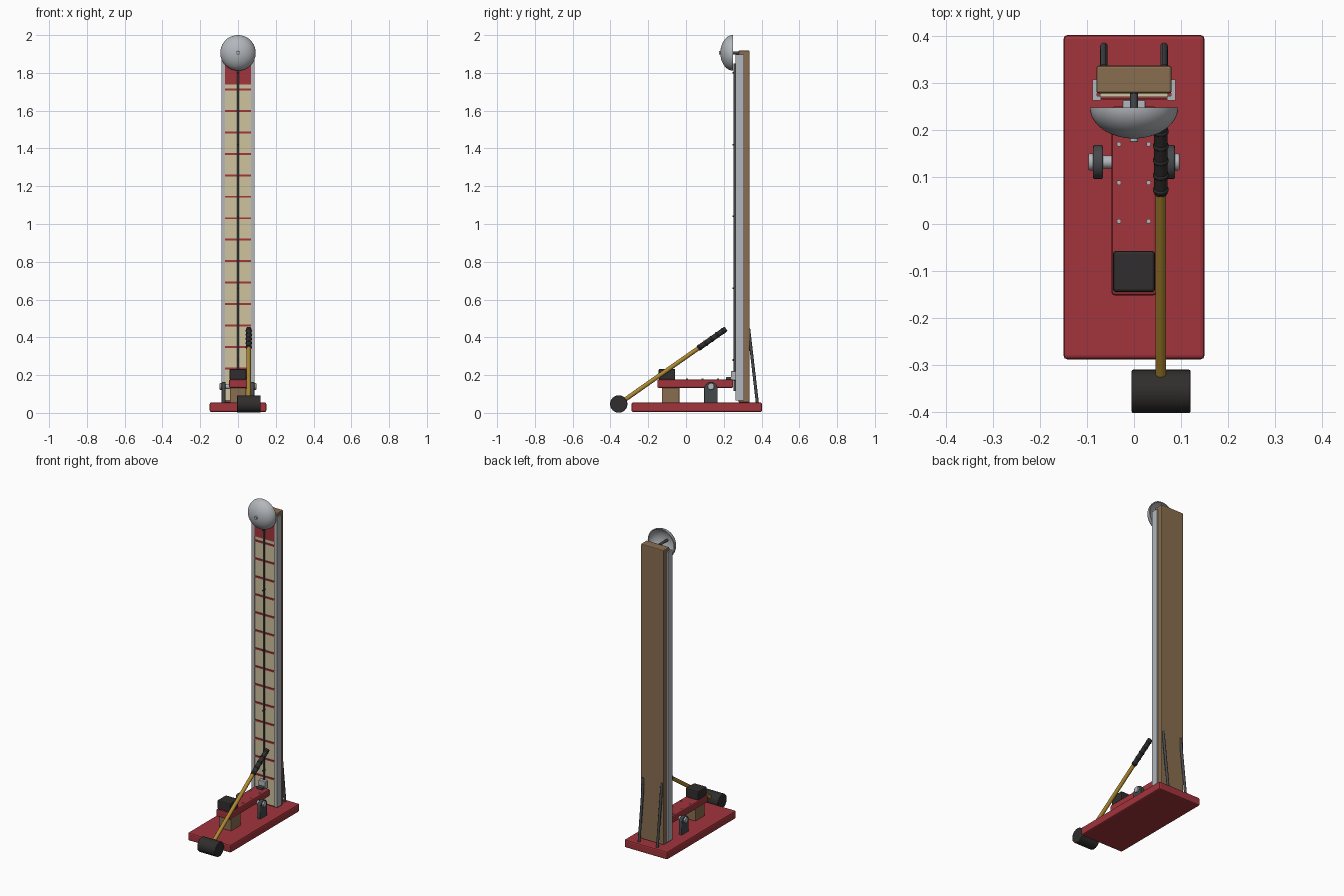
import bpy, bmesh, math
from mathutils import Vector

if "Cube" in bpy.data.objects:
    bpy.data.objects.remove(bpy.data.objects["Cube"])


def mat(name, rgb):
    m = bpy.data.materials.new(name)
    m.diffuse_color = (*rgb, 1)
    m.use_nodes = True
    m.node_tree.nodes["Principled BSDF"].inputs["Base Color"].default_value = m.diffuse_color
    return m


RED = mat("red_paint", (0.36, 0.035, 0.045))
WOOD = mat("wood", (0.25, 0.155, 0.08))
CREAM = mat("cream", (0.62, 0.54, 0.34))
DARK = mat("black_rubber", (0.03, 0.027, 0.026))
IRON = mat("dark_iron", (0.06, 0.065, 0.07))
GOLD = mat("varnished_handle", (0.42, 0.25, 0.03))
STEEL = mat("steel", (0.45, 0.47, 0.5))


def finish(name, bm, material, bevel=0, smooth=True, segs=2):
    bmesh.ops.recalc_face_normals(bm, faces=bm.faces)
    me = bpy.data.meshes.new(name)
    bm.to_mesh(me)
    bm.free()
    ob = bpy.data.objects.new(name, me)
    bpy.context.collection.objects.link(ob)
    if material:
        me.materials.append(material)
    if bevel:
        b = ob.modifiers.new("bevel", 'BEVEL')
        b.width, b.segments, b.limit_method = bevel, segs, 'ANGLE'
    if smooth:
        bpy.ops.object.select_all(action='DESELECT')
        ob.select_set(True)
        bpy.context.view_layer.objects.active = ob
        bpy.ops.object.shade_smooth_by_angle(angle=math.radians(35))
    return ob


def box(name, x, y, z, material=None, bevel=0):
    bm = bmesh.new()
    bmesh.ops.create_cube(bm, size=1)
    for v in bm.verts:
        v.co = [r[0] + (c + 0.5) * (r[1] - r[0]) for c, r in zip(v.co, (x, y, z))]
    return finish(name, bm, material, bevel, smooth=False)


def rod(name, a, b, r, material=None, sides=24, bevel=0):
    a, b = Vector(a), Vector(b)
    bm = bmesh.new()
    bmesh.ops.create_cone(bm, cap_ends=True, segments=sides, radius1=r, radius2=r,
                          depth=(b - a).length)
    bm.transform((b - a).to_track_quat('Z', 'Y').to_matrix().to_4x4())
    bmesh.ops.translate(bm, verts=bm.verts, vec=(a + b) / 2)
    return finish(name, bm, material, bevel)


def prism(name, pts, axis, lo, hi, material=None, bevel=0):
    """Extrude a 2D outline along x (outline y,z) or along z (outline x,y)."""
    bm = bmesh.new()
    vs = [bm.verts.new((lo, p, q) if axis == 'x' else (p, q, lo)) for p, q in pts]
    f = bm.faces.new(vs)
    ext = bmesh.ops.extrude_face_region(bm, geom=[f])
    d = Vector((hi - lo, 0, 0)) if axis == 'x' else Vector((0, 0, hi - lo))
    bmesh.ops.translate(bm, vec=d, verts=[g for g in ext['geom'] if isinstance(g, bmesh.types.BMVert)])
    return finish(name, bm, material, bevel)


# base and tower
box("base", (-0.15, 0.15), (-0.288, 0.402), (0.005, 0.055), RED, 0.008)
box("tower_post", (-0.08, 0.08), (0.278, 0.337), (0.055, 1.918), WOOD, 0.005)
box("scale_panel", (-0.072, 0.072), (0.27, 0.28), (0.065, 1.89), CREAM)
box("target_zone", (-0.07, 0.07), (0.266, 0.272), (1.738, 1.88), RED)
for i in range(14):
    z = 0.236 + i * 0.1135
    box(f"scale_mark_{i + 1}", (-0.07, 0.07), (0.265, 0.272), (z - 0.005, z + 0.005), RED)

# side rails with front lip, and rear braces
for s, side in ((-1, "left"), (1, "right")):
    pts = [(0.070, 0.263), (0.088, 0.263), (0.088, 0.307), (0.079, 0.307),
           (0.079, 0.272), (0.070, 0.272)]
    prism(f"rail_{side}", [(s * x, y) for x, y in pts], 'z', 0.065, 1.897, STEEL)
    rod(f"rear_brace_{side}", (s * 0.064, 0.332, 0.445), (s * 0.064, 0.378, 0.05),
        0.008, IRON, 16)

# puck guide
rod("guide_cable", (0, 0.258, 0.115), (0, 0.258, 1.85), 0.006, IRON, 12)
for i in range(5):
    z = 0.28 + i * 0.38
    rod(f"guide_pin_{i + 1}", (0, 0.246, z), (0, 0.272, z), 0.004, IRON, 12)

# bell: hollow dome opening backwards
R, D, T, N = 0.094, 0.066, 0.006, 14
prof = [(R * math.sin(t), 0.248 - D * math.cos(t))
        for t in (math.pi / 2 * k / N for k in range(N + 1))]
prof += [((R - T) * math.sin(t), 0.248 - (D - T) * math.cos(t))
         for t in (math.pi / 2 * k / N for k in range(N, -1, -1))]
bm = bmesh.new()
vs = [bm.verts.new((r, y, 1.906)) for r, y in prof]
es = [bm.edges.new(p) for p in zip(vs, vs[1:])]
bmesh.ops.spin(bm, geom=vs + es, cent=(0, 0, 1.906), axis=(0, 1, 0),
               angle=math.tau, steps=48)
bmesh.ops.remove_doubles(bm, verts=bm.verts, dist=0.0002)
finish("bell", bm, STEEL)
rod("bell_rod", (0, 0.184, 1.906), (0, 0.285, 1.906), 0.008, IRON, 16)
rod("bell_nut", (0, 0.174, 1.906), (0, 0.188, 1.906), 0.009, STEEL, 16, 0.002)

# lever, strike pad and stop block
box("lever", (-0.048, 0.048), (-0.152, 0.25), (0.133, 0.177), RED, 0.007)
box("strike_pad", (-0.045, 0.045), (-0.145, -0.057), (0.176, 0.233), DARK, 0.007)
box("stop_block", (-0.042, 0.042), (-0.128, -0.035), (0.053, 0.134), WOOD, 0.003)
for x in (-0.032, 0.031):
    for j, y in enumerate((0.006, 0.088, 0.17)):
        rod(f"lever_screw_{j + 1}", (x, y, 0.174), (x, y, 0.181), 0.005, STEEL, 12)

# pivot brackets with rounded tops, and axle
arch = [(0.132 + 0.036 * math.cos(a), 0.128 + 0.036 * math.sin(a))
        for a in (math.pi * k / 14 for k in range(15))]
for s, side in ((-1, "left"), (1, "right")):
    lo, hi = sorted((s * 0.066, s * 0.087))
    prism(f"pivot_bracket_{side}", [(0.168, 0.053)] + arch + [(0.096, 0.053)],
          'x', lo, hi, IRON, 0.003)
    rod(f"axle_cap_{side}", (s * 0.085, 0.132, 0.14), (s * 0.097, 0.132, 0.14),
        0.018, STEEL, 24, 0.003)
rod("pivot_axle", (-0.09, 0.132, 0.14), (0.09, 0.132, 0.14), 0.014, STEEL)

# puck resting on the lever tip
box("puck_rest", (-0.02, 0.02), (0.213, 0.25), (0.175, 0.19), IRON, 0.002)
box("puck", (-0.024, 0.024), (0.238, 0.264), (0.172, 0.221), STEEL, 0.003)

# mallet leaning across the lever
HX = 0.057
head, tip = Vector((HX, -0.356, 0.047)), Vector((HX, 0.212, 0.445))
grip = head.lerp(tip, 0.74)
rod("mallet_head", (-0.005, -0.356, 0.047), (0.12, -0.356, 0.047), 0.046, DARK, 40, 0.003)
rod("mallet_handle", head, tip.lerp(head, 0.02), 0.0115, GOLD, 24)
rod("mallet_grip", grip, tip, 0.0145, DARK, 24, 0.003)
d = (tip - head).normalized()
for i in range(5):
    c = grip.lerp(tip, 0.06 + 0.21 * i)
    rod(f"grip_band_{i + 1}", c - d * 0.005, c + d * 0.005, 0.0165, DARK, 24, 0.003)
